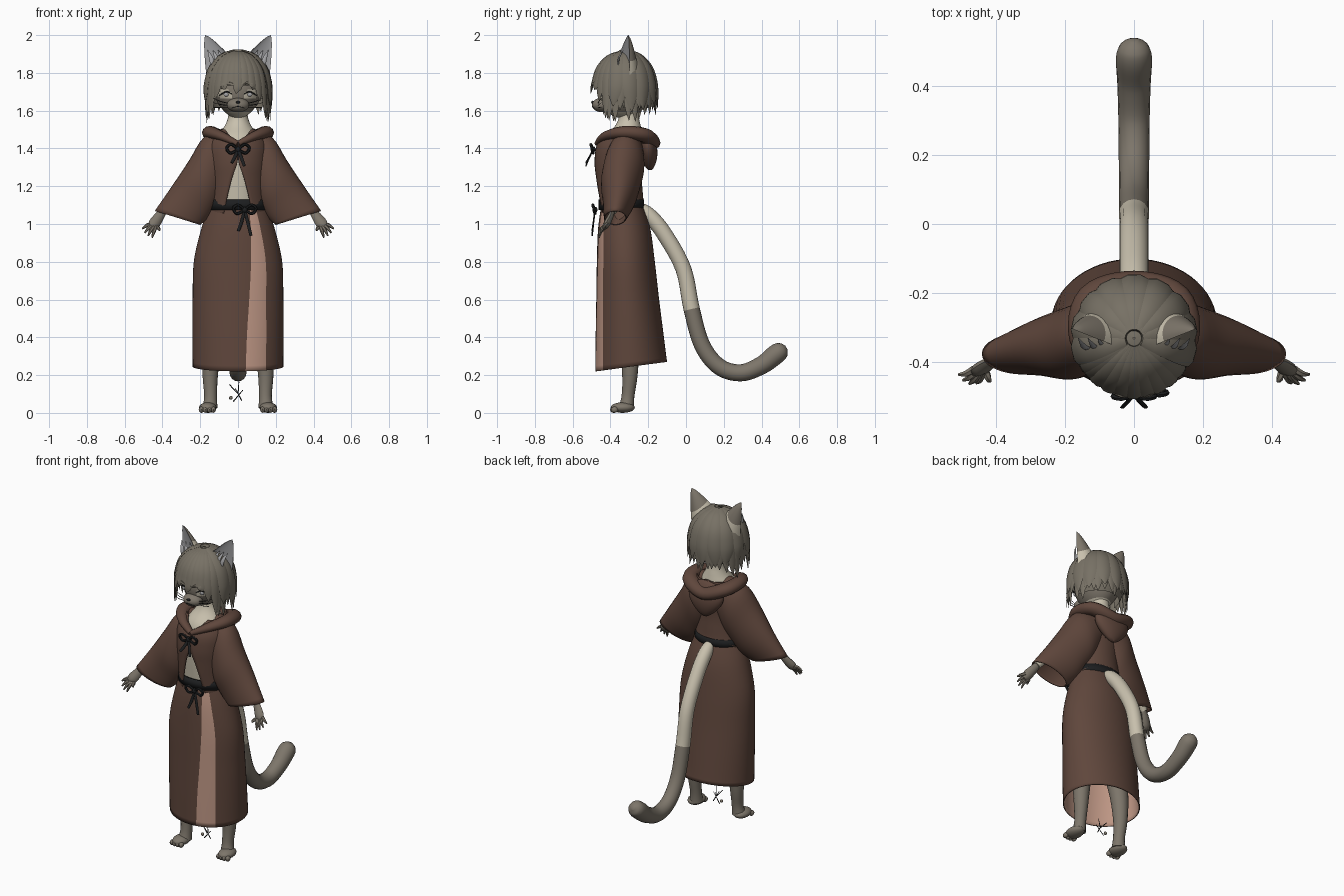
import bpy, bmesh, math, random
from mathutils import Vector
from math import sin, cos, pi, radians

cube = bpy.data.objects.get("Cube")
if cube:
    bpy.data.objects.remove(cube, do_unlink=True)
random.seed(4)


def material(name, r, g, b):
    m = bpy.data.materials.new(name)
    m.use_nodes = True
    m.diffuse_color = (r, g, b, 1)
    bsdf = m.node_tree.nodes["Principled BSDF"]
    bsdf.inputs["Base Color"].default_value = (r, g, b, 1)
    bsdf.inputs["Roughness"].default_value = 0.8
    return m


BROWN = material("brown cloth", .115, .062, .045)
PINK = material("pink lining", .52, .31, .235)
FUR = material("taupe fur", .205, .18, .145)
HAIR = material("taupe hair", .185, .165, .13)
CREAM = material("cream fur", .58, .53, .42)
BLACK = material("black ribbon", .012, .013, .014)
GREY = material("pale ear grey", .36, .36, .37)


def finish(name, bm, mats, thick=0):
    """Turn a bmesh into a smooth object, with optional cloth thickness."""
    bmesh.ops.recalc_face_normals(bm, faces=bm.faces)
    mesh = bpy.data.meshes.new(name)
    bm.to_mesh(mesh)
    bm.free()
    for m in mats:
        mesh.materials.append(m)
    for p in mesh.polygons:
        p.use_smooth = True
    mesh.set_sharp_from_angle(angle=radians(50))
    ob = bpy.data.objects.new(name, mesh)
    bpy.context.collection.objects.link(ob)
    if thick:
        mod = ob.modifiers.new("thickness", "SOLIDIFY")
        mod.thickness = thick
        mod.material_offset = len(mats) - 1
    return ob


def spline(rows, t):
    """Smooth interpolation through rows of numbers, t from 0 to 1."""
    n = len(rows) - 1
    i = min(int(t * n), n - 1)
    f = t * n - i
    quad = [rows[max(0, min(n, i + k))] for k in (-1, 0, 1, 2)]
    return [b + f / 2 * (c - a + f * (2 * a - 5 * b + 4 * c - d + f * (3 * (b - c) + d - a)))
            for a, b, c, d in zip(*quad)]


def sheet(name, func, nu, nv, mats, closed=False, thick=0, rule=None, caps=False):
    """Grid surface from func(u, v); rule(u, v) picks a material per face."""
    bm = bmesh.new()
    grid = [[bm.verts.new(func(i / nu, j / nv)) for i in range(nu if closed else nu + 1)]
            for j in range(nv + 1)]
    cols = len(grid[0])
    for j in range(nv):
        for i in range(nu):
            k = (i + 1) % cols
            f = bm.faces.new((grid[j][i], grid[j][k], grid[j + 1][k], grid[j + 1][i]))
            if rule:
                f.material_index = rule((i + .5) / nu, (j + .5) / nv)
    if caps:
        for row in (grid[0], grid[-1]):
            bm.faces.new(row).material_index = rule(0, float(row is grid[-1])) if rule else 0
    return finish(name, bm, mats, thick)


def tube(name, rows, mats, flat=1, out=None, sides=8, steps=20, rule=None):
    """Tapered sweep along rows of x, y, z, radius."""
    def point(u, v):
        *p, r = spline(rows, v)
        a, b = spline(rows, max(0, v - .01)), spline(rows, min(1, v + .01))
        t = (Vector(b[:3]) - Vector(a[:3])).normalized()
        n = out(Vector(p)) if out else Vector((.1, -1, .05))
        side = t.cross(n).normalized()
        n = side.cross(t)
        a = 2 * pi * u
        return Vector(p) + side * cos(a) * r + n * sin(a) * r * flat
    return sheet(name, point, sides, steps, mats, True, rule=rule, caps=True)


def ball(name, c, r, mat, segs=16):
    bm = bmesh.new()
    bmesh.ops.create_uvsphere(bm, u_segments=segs, v_segments=segs // 2 + 2, radius=1)
    for v in bm.verts:
        v.co = Vector([c[k] + v.co[k] * r[k] for k in range(3)])
    return finish(name, bm, [mat])


def ring(rx, front, back, phi, z):
    """Point on an oval body section; phi 0 is the front."""
    return (rx * sin(phi), (front + back) / 2 - (back - front) / 2 * cos(phi), z)


# Skirt: half width, front y, back y, then the two edges of the pink panel
SKIRT = [(1.12, .145, -.445, -.235, .42, .62), (.98, .193, -.465, -.19, .35, .66),
         (.8, .234, -.472, -.165, .3, .68), (.6, .24, -.475, -.143, .25, .67),
         (.42, .241, -.478, -.122, .2, .67), (.22, .24, -.48, -.1, .17, .67)]


def skirt(u, v):
    z, rx, f, b, left, right = spline(SKIRT, v)
    phi = left + (right - left) * u * 10 if u <= .1 else \
        right + (2 * pi + left - right) * (u - .1) / .9
    return ring(rx, f, b, phi, z + .05 * v ** 4 * (1 - cos(phi)) / 2)


sheet("skirt", skirt, 60, 24, [BROWN, PINK], True, .006, lambda u, v: int(u < .1))
sheet("belt", lambda u, v: ring(.158, -.462, -.222, 2 * pi * u, 1.075 + .055 * v),
      40, 1, [BLACK], True, .012)

# Body under the clothes
BODY = [(.98, .13, -.43, -.22), (1.1, .12, -.435, -.24), (1.25, .12, -.445, -.25),
        (1.38, .13, -.445, -.24), (1.46, .11, -.425, -.23), (1.52, .07, -.375, -.24),
        (1.57, .052, -.355, -.25), (1.64, .052, -.36, -.25)]


def body(u, v):
    z, rx, f, b = spline(BODY, v)
    return ring(rx, f, b, 2 * pi * u, z)


sheet("body", body, 28, 28, [CREAM], True, caps=True)

# Jacket with a front slit, a V neck and an arched back hem
JACKET = [(1.05, .16, -.455, -.225, .5), (1.14, .15, -.468, -.23, .4), (1.24, .15, -.478, -.235, .22),
          (1.33, .155, -.484, -.23, .02), (1.42, .155, -.472, -.21, .02), (1.5, .12, -.42, -.2, .6)]


def jacket(u, v):
    z, rx, f, b, gap = spline(JACKET, v)
    gap = max(gap, .01)
    phi = gap + (2 * pi - 2 * gap) * u
    return ring(rx, f, b, phi, z + .08 * (1 - v) ** 3 * max(0, -cos(phi)))


sheet("jacket", jacket, 48, 24, [BROWN], thick=.006)

# Collar roll and the hood lying on the back
half = [(0, -.468, 1.425, .018), (.085, -.425, 1.465, .03), (.145, -.33, 1.485, .042),
        (.12, -.22, 1.47, .048), (0, -.185, 1.43, .05)]
collar = half + [(-x, y, z, r) for x, y, z, r in half[-2::-1]]
tube("collar", collar, [BROWN], .8, lambda p: Vector((0, 0, 1)), 12, 48)


def hood(u, v):
    a, w = 2 * pi * u, sin(pi * (.02 + .96 * v)) ** .6
    return ((.145 - .06 * v) * w * cos(a), -.21 + .02 * v + .048 * w * sin(a), 1.5 - .215 * v)


sheet("hood", hood, 28, 16, [BROWN], True, caps=True)

# Sleeves: outer x z, inner x z, middle y, half depth
SLEEVE = [(.07, 1.51, .02, 1.28, -.31, .08), (.18, 1.46, .07, 1.17, -.325, .105),
          (.26, 1.335, .11, 1.1, -.345, .105), (.35, 1.2, .15, 1.04, -.355, .085),
          (.44, 1.07, .2, .995, -.375, .06)]
# Fingertips, thumb last
TIPS = [(.507, -.435, .975), (.494, -.452, .953), (.476, -.462, .938), (.455, -.46, .928),
        (.415, -.455, .965)]

for s, label in ((1, "left"), (-1, "right")):
    def flip(rows):
        return [(s * row[0], *row[1:]) for row in rows]

    def sleeve(u, v):
        xo, zo, xi, zi, y, d = spline(SLEEVE, v)
        c = cos(2 * pi * u)
        return (s * ((xo + xi) / 2 + (xo - xi) / 2 * c), y + d * sin(2 * pi * u),
                (zo + zi) / 2 + (zo - zi) / 2 * c)
    sheet(label + "_sleeve", sleeve, 32, 16, [BROWN], True, .006)

    # Arm and hand
    tube(label + "_arm", flip([(.2, -.33, 1.32, .04), (.3, -.35, 1.19, .032),
                               (.4, -.39, 1.065, .022)]), [CREAM], sides=12)
    tube(label + "_palm", flip([(.39, -.385, 1.075, .018), (.42, -.402, 1.035, .027),
                                (.445, -.42, 1.0, .03), (.462, -.432, .98, .016)]), [FUR], .6)
    for k, (x, y, z) in enumerate(TIPS):
        start = (.462 - .009 * k, -.418 - .003 * k, 1.0 - .005 * k, .0105)
        mid = [(start[i] + (x, y, z)[i]) / 2 + (0, -.006, .004)[i] for i in range(3)]
        tube(f"{label}_finger_{k + 1}", flip([start, (*mid, .0095), (x, y, z, .004)]),
             [FUR], sides=6, steps=6)

    # Leg, foot and toes
    tube(label + "_leg", flip([(.09, -.33, 1.0, .075), (.115, -.32, .6, .07), (.14, -.3, .36, .053),
                               (.147, -.297, .2, .041), (.145, -.307, .09, .034),
                               (.148, -.315, .03, .04)]), [FUR], sides=16)
    ball(label + "_foot", (s * .16, -.335, .028), (.047, .064, .028), FUR)
    for k in range(4):
        ball(f"{label}_toe_{k + 1}", (s * (.131 + .021 * k), -.384 + .004 * abs(k - 1.5), .017),
             (.014, .02, .017), FUR, 8)

    # Ear: rounded back with cream base, shallow grey inside
    def ear(depth):
        def point(u, v):
            w, a = (1 - v) ** .75, pi * u
            axis, back = Vector((.066, .03, -.052)), Vector((-.35, .9, -.1))
            p = Vector((.1, -.33, 1.825)).lerp(Vector((.174, -.305, 2)), v)
            p += w * (axis * cos(a) + back * depth * sin(a))
            return (s * p.x, p.y, p.z)
        return point
    sheet(label + "_ear_back", ear(.085), 16, 12, [CREAM, FUR], rule=lambda u, v: int(v > .42))
    sheet(label + "_ear_inside", ear(.02), 12, 12, [GREY])
    for k in range(3):
        x = .075 + .028 * k
        tube(f"{label}_ear_tuft_{k + 1}", flip([(x, -.36, 1.83, .012), (x + .012, -.355, 1.88, .011),
                                                (x + .03, -.33, 1.92, .001)]), [GREY], .4, sides=6, steps=8)

    # Drooping lash, iris, brow line and whiskers
    tube(label + "_lash", flip([(.032, -.464, 1.688, .002), (.062, -.452, 1.7, .004),
                                (.1, -.421, 1.68, .002)]), [BLACK], sides=6, steps=10)
    ball(label + "_iris", (s * .062, -.449, 1.686), (.014, .006, .011), GREY, 12)
    for k in range(3):
        tube(f"{label}_whisker_{k + 1}", flip([(.055, -.465, 1.64 - .012 * k, .002),
                                               (.095, -.46, 1.65 - .017 * k, .002),
                                               (.135, -.445, 1.668 - .024 * k, .0008)]),
             [BLACK], sides=4, steps=6)

# Head with cream eye patches and chin, then the muzzle
bm = bmesh.new()
bmesh.ops.create_uvsphere(bm, u_segments=48, v_segments=36, radius=1)
for v in bm.verts:
    jaw = 1 - .22 * max(0, -v.co.z)
    v.co = Vector((v.co.x * .13 * jaw, -.33 + v.co.y * .135, 1.7 + v.co.z * .14))
for f in bm.faces:
    c = f.calc_center_median()
    eye = ((abs(c.x) - .066) / .04) ** 2 + ((c.z - 1.685) / .026) ** 2 < 1
    f.material_index = int(c.z < 1.59 or (eye and c.y < -.33))
finish("head", bm, [FUR, CREAM])
ball("muzzle", (0, -.448, 1.63), (.06, .05, .038), FUR, 20)
ball("nose", (0, -.494, 1.645), (.012, .008, .008), BLACK, 10)
tube("mouth", [(-.035, -.485, 1.613, .001), (0, -.497, 1.622, .002), (.035, -.485, 1.613, .001)],
     [BLACK], sides=4, steps=10)

# Hair cap, open at the face
HEAD = Vector((0, -.33, 1.72))


def cap(u, v):
    phi = 2 * pi * u
    low = -35 + 75 * max(0, cos(phi)) ** .7
    e = radians(89 + (low - 89) * v)
    return (.155 * cos(e) * sin(phi), HEAD.y - .155 * cos(e) * cos(phi), HEAD.z + .185 * sin(e))


sheet("hair_cap", cap, 40, 14, [HAIR], True)


def lock(name, deg, end, width, size=1.0):
    """Flat pointed strand from the crown down to height end."""
    d = Vector((sin(radians(deg)), -cos(radians(deg)), 0))
    rows = []
    for e, w in ((82, .4), (58, .8), (32, 1), (6, 1)):
        p = HEAD + d * .163 * size * cos(radians(e))
        rows.append((p.x, p.y, HEAD.z + .192 * size * sin(radians(e)), width * w))
    sway = random.uniform(-.012, .012)
    for f, w in ((.55, .75), (1, .04)):
        p = HEAD + d * (.163 * size + .008 * f) + d.cross(Vector((0, 0, 1))) * sway * f
        rows.append((p.x, p.y, rows[3][2] + (end - rows[3][2]) * f, width * w))
    tube(name, rows, [HAIR], .3, lambda p: p - HEAD, 6, 16)


for k in range(21):
    deg = 62 + k * 11.8
    lock(f"hair_lock_{k + 1}", deg, 1.575 + random.uniform(-.045, .035), .03,
         random.uniform(.98, 1.04))
for k in range(9):
    lock(f"hair_over_lock_{k + 1}", 75 + k * 26, 1.62 + random.uniform(-.03, .03), .04, 1.05)
for k, end in enumerate((1.58, 1.66, 1.725, 1.75, 1.69, 1.745, 1.72, 1.65, 1.56)):
    lock(f"fringe_lock_{k + 1}", -54 + k * 13.5, end, .025, 1.02)

# Tail
TAIL = [(0, -.25, 1.085, .03), (0, -.2, 1.05, .04), (0, -.12, .955, .042), (0, -.015, .765, .042),
        (0, .03, .55, .043), (0, .085, .36, .043), (0, .175, .245, .044), (0, .29, .212, .045),
        (0, .4, .252, .048), (0, .48, .313, .052), (0, .515, .335, .04), (0, .532, .345, .012)]
tube("tail", TAIL, [CREAM, FUR], out=lambda p: Vector((1, 0, 0)), sides=16, steps=66,
     rule=lambda u, v: int(v > .37))


# Ribbon bows at the neck and the waist
def bow(name, x, y, z, drop, forward):
    ball(name + "_knot", (x, y, z), (.016, .014, .016), BLACK, 10)
    for s, side in ((1, "left"), (-1, "right")):
        tube(f"{name}_{side}_loop", [(x, y, z, .007), (x + s * .035, y - .012, z + .026, .008),
                                     (x + s * .06, y - .006, z + .008, .008),
                                     (x + s * .04, y, z - .02, .008), (x, y, z, .007)],
             [BLACK], sides=6)
        tube(f"{name}_{side}_end", [(x, y, z, .007), (x + s * .016, y - forward * .5, z - drop * .5, .009),
                                    (x + s * .034, y - forward, z - drop * (1 + .1 * s), .008)],
             [BLACK], .5, sides=6)


bow("neck_bow", 0, -.492, 1.395, .08, .038)
bow("waist_bow", .035, -.482, 1.075, .125, .015)

# Small twig charm between the feet
for k, (x, z, x2, z2) in enumerate(((-.025, .06, .025, .12), (.02, .065, -.015, .13),
                                    (-.045, .15, .0, .1), (.0, .1, .005, .165))):
    tube(f"twig_{k + 1}", [(x, -.3, z, .003), (x2, -.31, z2, .002)], [BLACK], sides=4, steps=2)
ball("twig_bead", (-.038, -.3, .08), (.01, .01, .01), FUR, 8)
